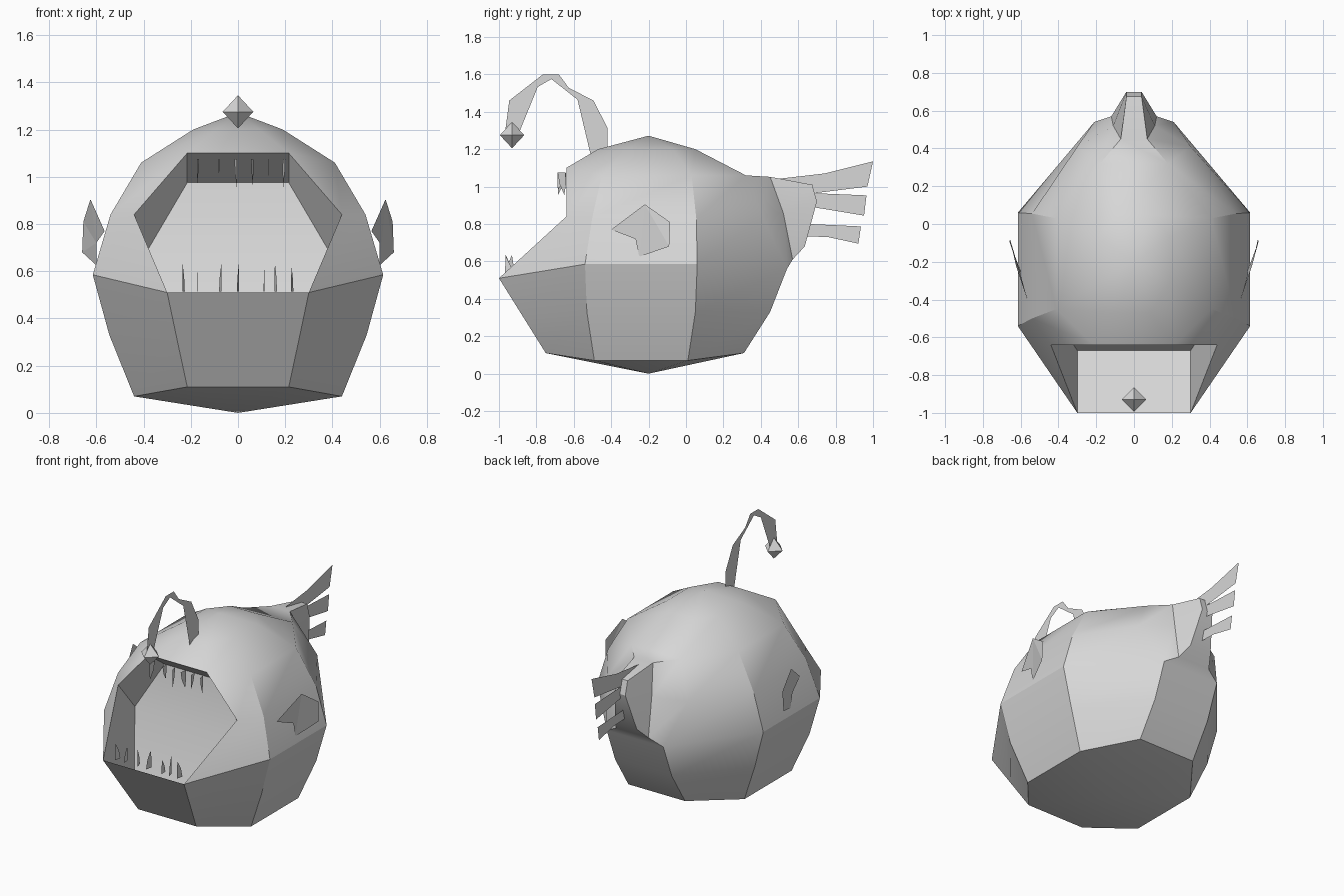
import bpy, bmesh, math
from mathutils import Matrix, Vector

cube = bpy.data.objects.get("Cube")
if cube:
    bpy.data.objects.remove(cube, do_unlink=True)

# One plain grey for everything
grey = bpy.data.materials.new("plain_grey")
grey.use_nodes = True
GREY = (0.68, 0.68, 0.68, 1.0)
grey.diffuse_color = GREY
grey.node_tree.nodes["Principled BSDF"].inputs["Base Color"].default_value = GREY


def finish(name, bm, smooth=False):
    """Turn a bmesh into a named object."""
    bmesh.ops.recalc_face_normals(bm, faces=bm.faces[:])
    mesh = bpy.data.meshes.new(name)
    bm.to_mesh(mesh)
    bm.free()
    mesh.materials.append(grey)
    obj = bpy.data.objects.new(name, mesh)
    bpy.context.collection.objects.link(obj)
    if smooth:
        bpy.ops.object.select_all(action='DESELECT')
        obj.select_set(True)
        bpy.context.view_layer.objects.active = obj
        bpy.ops.object.shade_smooth_by_angle(angle=math.radians(30))
    return obj


def sheet(name, points):
    """Thin single-sided fin from an outline."""
    bm = bmesh.new()
    face = bm.faces.new([bm.verts.new(p) for p in points])
    bmesh.ops.triangulate(bm, faces=[face])
    return finish(name, bm)


def side_sheet(name, outline):
    """Sheet on the centre plane from (y, z) points."""
    return sheet(name, [(0, y, z) for y, z in outline])


def mirrored_loop(bm, half):
    """Open half outline (+x, bottom to top) closed with its mirror image."""
    left = [bm.verts.new(p) for p in half]
    right = [bm.verts.new((-x, y, z)) for x, y, z in half]
    return left + right[::-1]


def bridge(bm, a, b):
    n = len(a)
    for i in range(n):
        j = (i + 1) % n
        bm.faces.new((a[i], a[j], b[j], b[i]))


# ---- Body: rings of eight, with openings for mouth and tail ----
# Each ring: front, side front, side back, rear (on +x)
RINGS = [
    [(.215, -.75, .11), (.44, -.49, .07), (.44, .01, .07), (.21, .31, .11)],
    [(.258, -.875, .31), (.545, -.53, .33), (.545, .05, .33), (.21, .45, .33)],
    [(.30, -1.0, .51), (.615, -.54, .585), (.615, .06, .585), (.21, .54, .56)],
    [(.44, -.64, .84), (.54, -.50, .84), (.54, .055, .83), (.30, .41, .84)],
    [(.215, -.64, 1.10), (.41, -.45, 1.06), (.41, .03, 1.06), (.18, .32, 1.06)],
    [(.09, -.47, 1.20), (.19, -.31, 1.20), (.19, -.07, 1.20), (.09, .05, 1.20)],
]
FRONT, REAR = 7, 3          # gaps between a column and its mirror image

bm = bmesh.new()
rings = [mirrored_loop(bm, r) for r in RINGS]
for k in range(len(rings) - 1):
    for i in range(8):
        if i in (FRONT, REAR) and k in (2, 3):
            continue
        j = (i + 1) % 8
        bm.faces.new((rings[k][i], rings[k][j], rings[k + 1][j], rings[k + 1][i]))
for ring, pole in ((rings[0], (0, -.2, 0)), (rings[-1], (0, -.2, 1.272))):
    tip = bm.verts.new(pole)
    for i in range(8):
        bm.faces.new((ring[i], ring[(i + 1) % 8], tip))


def opening(col):
    """Rim of an opening, +x side upward then -x side downward."""
    return [rings[k][col] for k in (2, 3, 4)] + [rings[k][7 - col] for k in (4, 3, 2)]


def cap(loop):
    bm.faces.new((loop[0], loop[1], loop[4], loop[5]))
    bm.faces.new((loop[1], loop[2], loop[3], loop[4]))


# Mouth cavity sunk into the front opening
cavity = mirrored_loop(bm, [(.30, -.67, .27), (.40, -.52, .66), (.215, -.47, .975)])
bridge(bm, opening(0), cavity)
cap(cavity)

# Tail stem drawn out of the rear opening
stem = mirrored_loop(bm, [(.12, .57, .61), (.11, .52, .86), (.07, .45, 1.052)])
stem_end = mirrored_loop(bm, [(.08, .635, .68), (.04, .70, .92), (.04, .675, 1.01)])
bridge(bm, opening(3), stem)
bridge(bm, stem, stem_end)
cap(stem_end)
finish("body", bm, smooth=True)

# ---- Tail fin blades ----
side_sheet("tail_fin_upper", [(.48, 1.04), (.74, 1.07), (1.0, 1.135), (.97, 1.0), (.69, .965)])
side_sheet("tail_fin_middle", [(.68, .965), (.965, .953), (.952, .845), (.68, .89)])
side_sheet("tail_fin_lower", [(.66, .80), (.935, .787), (.922, .695), (.76, .73), (.62, .735)])

# ---- Side fins ----
FIN = [(.565, -.40, .77), (.625, -.22, .905), (.655, -.085, .81),
       (.66, -.09, .68), (.60, -.25, .625), (.60, -.27, .72)]
for side, s in (("left", 1), ("right", -1)):
    sheet("side_fin_" + side, [(s * x, y, z) for x, y, z in FIN])

# ---- Lure stalk and bulb ----
side_sheet("lure_stalk", [
    (-.42, 1.17), (-.42, 1.315), (-.495, 1.46), (-.63, 1.53), (-.68, 1.60),
    (-.765, 1.60), (-.945, 1.46), (-.97, 1.27), (-.90, 1.27), (-.86, 1.46),
    (-.815, 1.52), (-.72, 1.575), (-.58, 1.465), (-.51, 1.335), (-.51, 1.17)])

bm = bmesh.new()
bmesh.ops.create_cone(bm, segments=4, radius1=.065, radius2=0, depth=.07, cap_ends=False,
                      matrix=Matrix.Translation((0, 0, .035)))
bottom = bm.verts.new((0, 0, -.07))
for edge in [e for e in bm.edges if e.is_boundary]:
    bm.faces.new((*edge.verts, bottom))
# Turn the corners onto the axes
corner = max((v.co for v in bm.verts), key=lambda c: c.x + c.y * .01)
turn = -math.atan2(corner.y, corner.x)
bm.transform(Matrix.Translation((0, -.93, 1.275)) @ Matrix.Rotation(turn, 4, 'Z'))
finish("lure_bulb", bm)


# ---- Teeth: curved flat spikes ----
def teeth(name, xs, y, z, direction):
    bm = bmesh.new()
    for i, x in enumerate(xs):
        h = (.115, .095, .12)[i % 3] * direction
        lean = (-.02, .015)[i % 2]
        spin = Matrix.Rotation(math.radians((-12, 4, 14)[i % 3]), 3, 'Z')
        outline = [(0, -.022, 0), (0, .022, 0), (0, .018 + lean * .4, h * .5),
                   (0, lean, h), (0, -.016 + lean * .3, h * .5)]
        bm.faces.new([bm.verts.new(spin @ Vector(p) + Vector((x, y, z))) for p in outline])
    finish(name, bm)


teeth("upper_teeth", (-.17, -.08, -.01, .06, .13, .195), -.665, 1.075, -1)
teeth("lower_teeth", (-.23, -.17, -.075, 0, .11, .16, .23), -.945, .515, 1)
